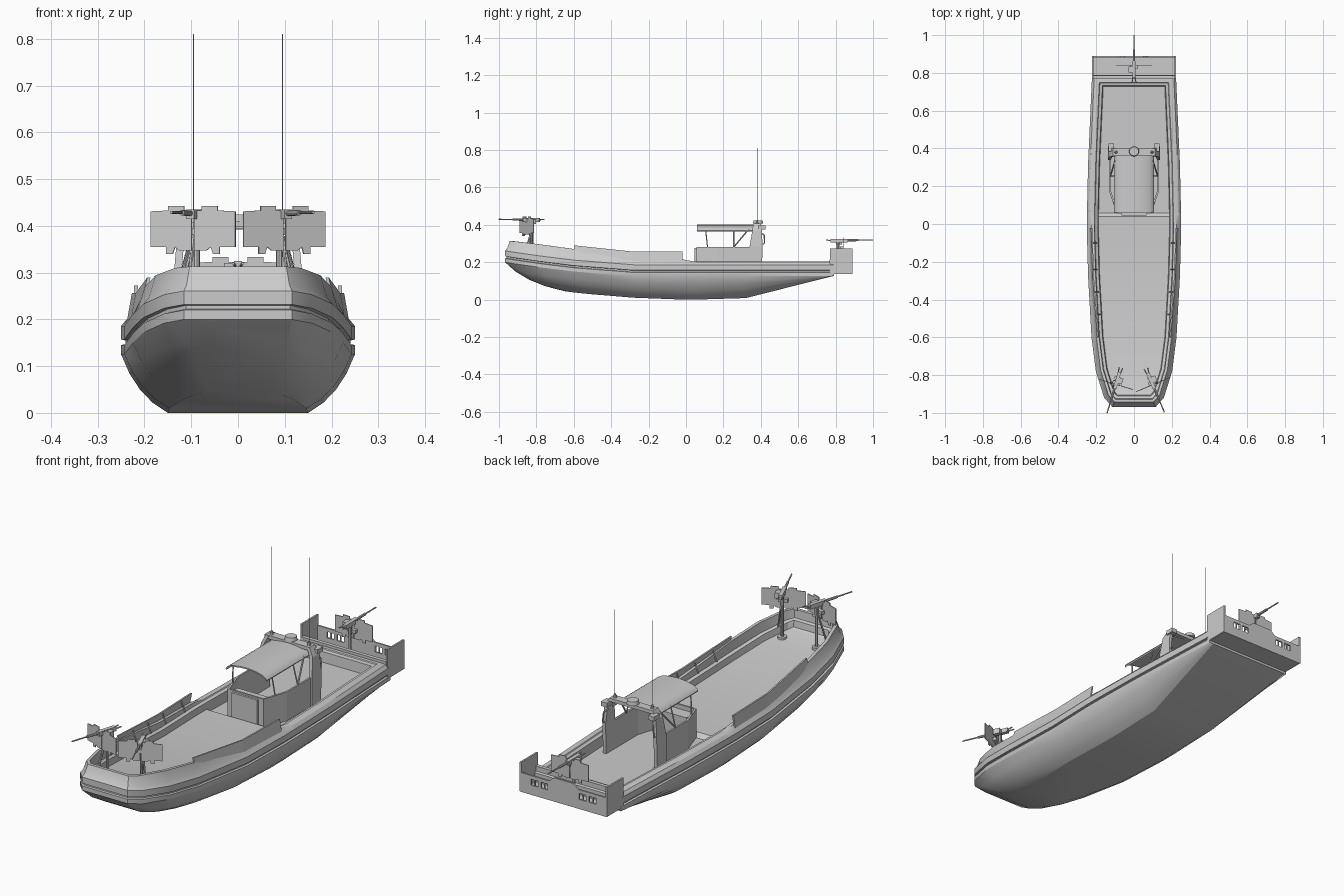
import bpy, bmesh, math
from mathutils import Vector, Matrix

if "Cube" in bpy.data.objects:
    bpy.data.objects.remove(bpy.data.objects["Cube"])


def mesh(name, verts, faces, smooth=None):
    me = bpy.data.meshes.new(name)
    me.from_pydata([tuple(v) for v in verts], [], faces)
    bm = bmesh.new()
    bm.from_mesh(me)
    bmesh.ops.recalc_face_normals(bm, faces=bm.faces)
    bm.to_mesh(me)
    bm.free()
    ob = bpy.data.objects.new(name, me)
    bpy.context.collection.objects.link(ob)
    if smooth:
        bpy.ops.object.select_all(action='DESELECT')
        ob.select_set(True)
        bpy.context.view_layer.objects.active = ob
        bpy.ops.object.shade_smooth_by_angle(angle=math.radians(smooth))
    return ob


def loft(name, rings, smooth=None):
    """Skin closed rings of equal length and cap both ends."""
    n = len(rings[0])
    faces = [(k*n+i, k*n+(i+1) % n, (k+1)*n+(i+1) % n, (k+1)*n+i)
             for k in range(len(rings)-1) for i in range(n)]
    faces += [tuple(range(n)), tuple(range((len(rings)-1)*n, len(rings)*n))]
    return mesh(name, [v for r in rings for v in r], faces, smooth)


def box(name, x0, x1, y0, y1, z0, z1):
    return loft(name, [[(x0, y0, z), (x1, y0, z), (x1, y1, z), (x0, y1, z)] for z in (z0, z1)])


def plate(name, pts, y, t=.004):
    """Upright plate from an x/z outline."""
    return loft(name, [[(x, yy, z) for x, z in pts] for yy in (y-t/2, y+t/2)])


def rod(name, p, q, r, r2=None, n=8):
    p, q = Vector(p), Vector(q)
    m = (q-p).to_track_quat('Z', 'Y').to_matrix()
    ring = lambda c, rad: [c + m @ Vector((rad*math.cos(a), rad*math.sin(a), 0))
                           for a in (2*math.pi*i/n for i in range(n))]
    return loft(name, [ring(p, r), ring(q, r if r2 is None else r2)], 40)


# Hull stations: y, half width, sheer z, bulwark height, bottom plate y, x, z
ST = [(.79, .222, .2, .004, .79, .20, .127), (.32, .243, .2, .004, .32, .15, .008),
      (.06, .249, .2, .004, .06, .15, 0), (.04, .249, .2, .004, .04, .15, 0),
      (-.02, .25, .2, .015, -.02, .15, 0), (-.28, .243, .2, .025, -.28, .147, .01),
      (-.6, .225, .225, .045, -.5, .12, .028), (-.78, .202, .247, .047, -.58, .10, .036),
      (-.92, .158, .267, .043, -.63, .08, .042), (-.968, .115, .275, .038, -.65, .06, .045)]
N = len(ST)
SS = ST + ST[::-1]
outline = [Vector((s[1] if i < N else -s[1], s[0])) for i, s in enumerate(SS)]


def inset(d):
    out = []
    for i, p in enumerate(outline):
        a = (p - outline[i-1]).normalized()
        b = (outline[(i+1) % len(outline)] - p).normalized()
        n1, n2 = Vector((a.y, -a.x)), Vector((b.y, -b.x))
        out.append(p + (n1+n2)*d/(1+n1.dot(n2)))
    return out


def level(d, dz, bulwark=0):
    return [Vector((p.x, p.y, s[2]+dz+bulwark*s[3])) for p, s in zip(inset(d), SS)]


# Hull: curved bottom, two rub rails, bulwark, ledge and sunken deck
edge = level(0, -.075)
bottom = [Vector((s[5] if i < N else -s[5], s[4], s[6])) for i, s in enumerate(SS)]
rings = []
for t in (0, .25, .5, .75, 1):
    ring = []
    for a, c in zip(bottom, edge):
        b = a.lerp(c, .68)
        b.z = a.z + (c.z-a.z)*.28
        ring.append(a*(1-t)**2 + b*2*t*(1-t) + c*t*t)
    rings.append(ring)
for d, dz, bw in [(0, -.055, 0), (.009, -.053, 0), (.009, -.045, 0), (0, -.043, 0), (0, -.014, 0),
                  (.012, 0, 0), (.026, 0, 1), (.040, 0, 1), (.043, 0, 0), (.058, -.004, 0)]:
    rings.append(level(d, dz, bw))
deck = level(.062, -.05)
for v in deck:
    if v.y < .05:
        v.z += .017
rings.append(deck)
M2 = 2*N
faces = [(k*M2+i, k*M2+(i+1) % M2, (k+1)*M2+(i+1) % M2, (k+1)*M2+i)
         for k in range(len(rings)-1) for i in range(M2)]
for base in (0, (len(rings)-1)*M2):
    faces += [(base+i, base+i+1, base+M2-2-i, base+M2-1-i) for i in range(N-1)]
mesh("hull", [v for r in rings for v in r], faces, 25)

# Bulwark side panels with inner props
for sx in (-1, 1):
    pts = [(-.6, .197, .25, .29), (-.28, .222, .2, .256), (-.02, .23, .2, .256)]
    secs = [[(sx*x, y, z0), (sx*(x+.007), y, z0), (sx*(x-.003), y, z1), (sx*(x-.01), y, z1)]
            for y, x, z0, z1 in pts]
    loft("side_panel", secs)
    for y, x, z in [(-.48, .2, .265), (-.36, .21, .255), (-.24, .217, .25), (-.1, .22, .25)]:
        rod("panel_prop", (sx*x, y, z), (sx*(x-.022), y, z-.045), .003, n=6)

# Stern box: floor, side plates, bulkhead, slotted rear panel
box("stern_floor", -.22, .22, .77, .89, .136, .144)
box("stern_bulkhead", -.215, .215, .768, .785, .14, .215)
for sx in (-1, 1):
    a, b = sorted((sx*.214, sx*.222))
    box("stern_side_plate", a, b, .77, .89, .138, .272)
box("rear_panel_low", -.22, .22, .882, .89, .138, .18)
plate("rear_panel_top", [(-.22, .208), (.22, .208), (.22, .224), (.075, .224), (.05, .245),
                         (-.05, .245), (-.075, .224), (-.22, .224)], .886, .008)
for a, b in [(-.22, -.165), (-.13, -.115), (-.08, .08), (.115, .13), (.165, .22)]:
    box("rear_panel_post", a, b, .882, .89, .18, .208)
for c in (-.1475, -.0975, .0975, .1475):
    box("slot_bar", c-.003, c+.003, .884, .888, .18, .208)

# Cabin console: thin U-shaped wall, open to the rear
right = [(.13, .40), (.13, .17), (.092, .055)]
inner = [(.122, .40), (.122, .174), (.086, .063)]
u = right + [(-x, y) for x, y in right[::-1]] + [(x*-1, y) for x, y in inner] + inner[::-1]
n = len(u)
cf = [(i, (i+1) % n, (i+1) % n+n, i+n) for i in range(n)]
for i in range(5):
    j = (i, i+1, n-2-i, n-1-i)
    cf += [j, tuple(k+n for k in j)]
mesh("console_wall", [(x, y, z) for z in (.15, .282) for x, y in u], cf)
box("console_front_box", -.065, .065, .045, .058, .16, .275)
box("helm_dash", -.086, .086, .062, .12, .16, .262)

# Arched cabin roof
arc = [(.105*math.sin(a), .37+.03*(math.cos(a)-math.cos(1.5))/(1-math.cos(1.5)))
       for a in (-1.5+3*i/10 for i in range(11))]
prof = arc + [(x*.97, z-.006) for x, z in arc[::-1]]
vs = [(x, y, z) for y in (.06, .385) for x, z in prof]
fs = [(i, (i+1) % 22, (i+1) % 22+22, i+22) for i in range(22)]
fs += [tuple(k+o for k in (i, i+1, 20-i, 21-i)) for i in range(10) for o in (0, 22)]
mesh("cabin_roof", vs, fs, 35)

# Roof struts, rear arch, handles and aerials
for sx in (-1, 1):
    X = lambda x: sx*x
    rod("front_strut", (X(.108), .115, .28), (X(.098), .105, .374), .003, n=6)
    rod("diagonal_strut", (X(.125), .255, .28), (X(.1), .335, .376), .004, n=6)
    rod("side_strut", (X(.125), .255, .28), (X(.1), .255, .374), .003, n=6)
    secs = [(.122, .34, .405, .15), (.122, .34, .41, .285), (.115, .355, .405, .37), (.095, .36, .40, .408)]
    loft("arch_pillar", [[(X(x), y0, z), (X(x+.016), y0, z), (X(x+.016), y1, z), (X(x), y1, z)]
                         for x, y0, y1, z in secs])
    loop = [(.128, .405, .295), (.13, .42, .30), (.126, .418, .345), (.115, .40, .357)]
    for p, q in zip(loop, loop[1:]):
        rod("grab_handle", (X(p[0]),)+p[1:], (X(q[0]),)+q[1:], .0035, n=6)
    box("lamp", *sorted((X(.105), X(.135))), .385, .425, .375, .395)
    rod("aerial_base", (X(.095), .38, .405), (X(.095), .38, .425), .009, .004)
    rod("aerial", (X(.095), .38, .42), (X(.095), .38, .81), .0012, n=5)
box("arch_beam", -.105, .105, .362, .40, .392, .408)
rod("radar_stem", (0, .385, .405), (0, .385, .412), .015)
rod("radar_dome", (0, .385, .408), (0, .385, .424), .027, .024, n=20)


# Shielded gun on a post; local forward is -y, origin at the pivot
def gun(x, y, z, yaw, base):
    wing = [(.003, -.078), (.03, -.078), (.04, -.07), (.045, -.085), (.06, -.085), (.06, -.07), (.095, -.07),
            (.095, .006), (.055, .008), (.055, .018), (.02, .018), (.02, .008), (.003, .008)]
    parts = [plate("gun_shield", [(s*a, b) for a, b in wing], -.028) for s in (-1, 1)]
    parts += [box("shield_bracket", -.02, .02, -.026, -.01, -.045, -.03),
              box("gun_body", -.009, .009, -.05, .04, -.01, .01),
              box("ammo_box", .009, .03, -.02, .012, -.02, .006),
              rod("gun_barrel_sleeve", (0, -.05, .002), (0, -.11, .003), .006),
              rod("gun_barrel", (0, -.1, .003), (0, -.187, .004), .0032),
              rod("gun_yoke", (0, 0, -.05), (0, 0, -.005), .008)]
    for s in (-1, 1):
        parts.append(rod("gun_grip", (s*.006, .035, 0), (s*.01, .065, .004), .003, n=6))
    for ob in parts:
        ob.matrix_world = Matrix.Translation((x, y, z)) @ Matrix.Rotation(yaw, 4, 'Z')
    rod("gun_post", (x, y, base), (x, y, z-.03), .007)
    rod("post_foot", (x, y, base-.005), (x, y, base+.006), .02, n=12)


gun(-.088, -.822, .425, math.radians(-17), .225)
gun(.088, -.825, .425, math.radians(23), .225)
gun(0, .813, .315, math.pi, .145)
for sx in (-1, 1):
    for dx, dy in ((.035, -.02), (.02, -.035)):
        rod("post_brace", (sx*(.088+dx), -.825+dy, .255), (sx*.095, -.825, .375), .004, n=6)
